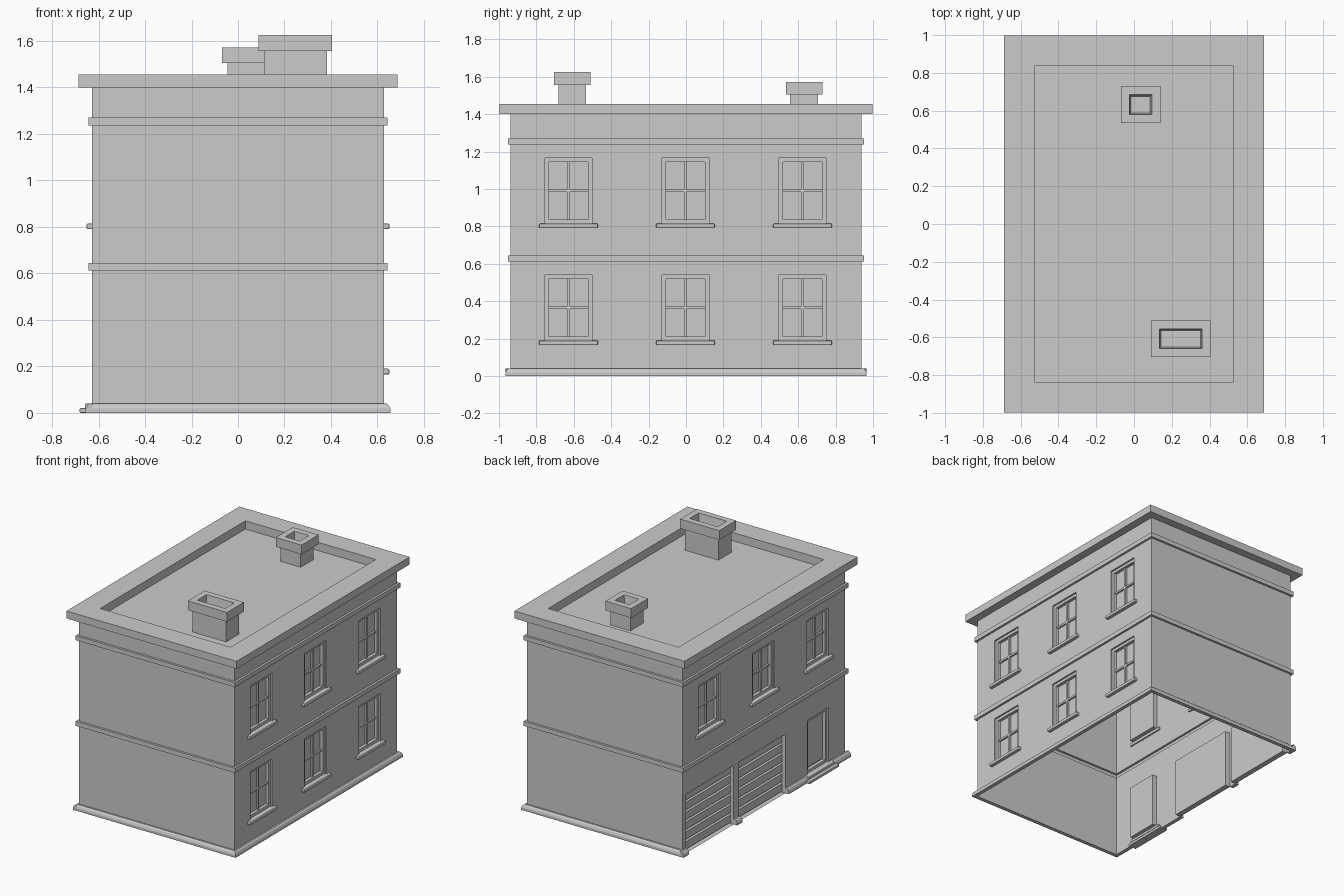
import bpy, bmesh
from mathutils import Vector

if "Cube" in bpy.data.objects:
    bpy.data.objects.remove(bpy.data.objects["Cube"])

HALF_X, HALF_Y = 0.627, 0.937
LEFT, RIGHT = Vector((1, 0, 0)), Vector((-1, 0, 0))
FRONT, BACK = Vector((0, -1, 0)), Vector((0, 1, 0))
SIDES = (LEFT, RIGHT, FRONT, BACK)


def reach(out):
    """Distance from centre to a wall, and that wall's half width."""
    return (HALF_X, HALF_Y) if out.x else (HALF_Y, HALF_X)


def place(out, u, d, z):
    """Point on a side: u to the viewer's right, d outward from the wall."""
    p = out * (reach(out)[0] + d) + Vector((-out.y, out.x, 0)) * u
    p.z = z
    return p


def quad(bm, *points):
    return bm.faces.new([bm.verts.new(p) for p in points])


def finish(bm, name, bevel=0):
    bmesh.ops.remove_doubles(bm, verts=bm.verts, dist=0.0001)
    mesh = bpy.data.meshes.new(name)
    bm.to_mesh(mesh)
    bm.free()
    ob = bpy.data.objects.new(name, mesh)
    bpy.context.collection.objects.link(ob)
    if bevel:
        mod = ob.modifiers.new("Bevel", "BEVEL")
        mod.width, mod.segments = bevel, 2
    return ob


def strip(bm, out, profile, span=None):
    """Run a (d, z) profile along a side: mitred at corners, or capped over a span."""
    for (d0, z0), (d1, z1) in zip(profile, profile[1:]):
        w = reach(out)[1]
        a0, b0 = span or (-w - d0, w + d0)
        a1, b1 = span or (-w - d1, w + d1)
        quad(bm, place(out, a0, d0, z0), place(out, b0, d0, z0),
             place(out, b1, d1, z1), place(out, a1, d1, z1))
    if span:
        quad(bm, *[place(out, span[0], d, z) for d, z in reversed(profile)])
        quad(bm, *[place(out, span[1], d, z) for d, z in profile])


def ring(name, profile, sides=SIDES):
    bm = bmesh.new()
    for out in sides:
        strip(bm, out, profile)
    return finish(bm, name)


def box(bm, out, u0, u1, d0, d1, z0, z1):
    res = bmesh.ops.create_cube(bm, size=1)
    for v in res["verts"]:
        v.co = place(out, u1 if v.co.x > 0 else u0,
                     d1 if v.co.y > 0 else d0, z1 if v.co.z > 0 else z0)
    bmesh.ops.recalc_face_normals(
        bm, faces=list({f for v in res["verts"] for f in v.link_faces}))


def frame(bm, out, rect, w, d0, d1):
    u0, u1, z0, z1 = rect
    box(bm, out, u0, u0 + w, d0, d1, z0, z1)
    box(bm, out, u1 - w, u1, d0, d1, z0, z1)
    box(bm, out, u0 + w, u1 - w, d0, d1, z0, z0 + w)
    box(bm, out, u0 + w, u1 - w, d0, d1, z1 - w, z1)


def recess(bm, out, rect, depth):
    """Reveals and back face of an opening."""
    u0, u1, z0, z1 = rect
    loop = [(u0, z0), (u1, z0), (u1, z1), (u0, z1)]
    for (a, za), (b, zb) in zip(loop, loop[1:] + loop[:1]):
        quad(bm, place(out, a, 0, za), place(out, b, 0, zb),
             place(out, b, -depth, zb), place(out, a, -depth, za))
    quad(bm, *[place(out, u, -depth, z) for u, z in loop])


def wall(name, out, z0, z1, holes=()):
    """Flat wall with rectangular openings left out."""
    w = reach(out)[1]
    us = sorted({-w, w, *[u for h in holes for u in h[:2]]})
    zs = sorted({z0, z1, *[z for h in holes for z in h[2:]]})
    bm = bmesh.new()
    for a, b in zip(us, us[1:]):
        for c, d in zip(zs, zs[1:]):
            u, z = (a + b) / 2, (c + d) / 2
            if any(h[0] < u < h[1] and h[2] < z < h[3] for h in holes):
                continue
            quad(bm, place(out, a, 0, c), place(out, b, 0, c),
                 place(out, b, 0, d), place(out, a, 0, d))
    finish(bm, name)


def window(name, out, rect):
    u0, u1, z0, z1 = rect
    u, z = (u0 + u1) / 2, (z0 + z1) / 2
    bm = bmesh.new()
    recess(bm, out, rect, 0.035)
    frame(bm, out, rect, 0.021, -0.035, -0.012)
    box(bm, out, u - 0.007, u + 0.007, -0.035, -0.022, z0 + 0.02, z1 - 0.02)
    box(bm, out, u0 + 0.02, u1 - 0.02, -0.035, -0.022, z - 0.007, z + 0.007)
    finish(bm, name)
    bm = bmesh.new()
    box(bm, out, u - 0.157, u + 0.157, -0.01, 0.024, z0 - 0.025, z0)
    finish(bm, name + "_sill", 0.006)


# Openings
centres = (-0.628, -0.003, 0.623)
upper = [(u - 0.125, u + 0.125, 0.815, 1.165) for u in centres]
lower = [(u - 0.125, u + 0.125, 0.19, 0.54) for u in centres]
garages = [(-0.9, -0.345, 0, 0.43), (-0.286, 0.25, 0, 0.43)]
entrance = (0.505, 0.745, 0.04, 0.435)

# Walls, storey by storey
for side, out in zip(("left", "right", "front", "back"), SIDES):
    ground = {"left": lower, "right": garages + [entrance]}.get(side, ())
    wall(side + "_lower_wall", out, 0, 0.612, ground)
    wall(side + "_upper_wall", out, 0.645, 1.237, upper if out.x else ())
    wall(side + "_parapet_wall", out, 1.27, 1.4)

# Windows
for i in range(3):
    window(f"left_lower_window_{i}", LEFT, lower[i])
    window(f"left_upper_window_{i}", LEFT, upper[i])
    window(f"right_upper_window_{i}", RIGHT, upper[i])

# String courses and plinth
for name, z in (("lower_band", 0.612), ("upper_band", 1.237)):
    ring(name, [(0, z), (0.016, z), (0.016, z + 0.033), (0, z + 0.033)])
plinth = [(0, 0), (0.028, 0), (0.028, 0.018), (0.022, 0.032), (0.012, 0.04), (0, 0.04)]
ring("plinth", plinth, (LEFT, FRONT, BACK))
bm = bmesh.new()
for span in ((-0.965, -0.9), (-0.345, -0.286), (0.25, 0.48), (0.77, 0.965)):
    strip(bm, RIGHT, plinth, span)
finish(bm, "right_plinth")

# Cornice and sunken flat roof
ring("cornice", [(0, 1.4), (0.06, 1.4), (0.06, 1.455), (-0.1, 1.455), (-0.1, 1.395)])
bm = bmesh.new()
x, y = HALF_X - 0.1, HALF_Y - 0.1
quad(bm, *[Vector((a * x, b * y, 1.395)) for a, b in ((-1, -1), (1, -1), (1, 1), (-1, 1))])
finish(bm, "roof")

# Garage doors with horizontal slats
for i, rect in enumerate(garages):
    bm = bmesh.new()
    recess(bm, RIGHT, rect, 0.04)
    count = 6
    h = rect[3] / count
    profile = []
    for k in range(count):
        z = k * h
        profile += [(-0.04, z), (-0.026, z + 0.008), (-0.026, z + h - 0.008)]
    strip(bm, RIGHT, profile + [(-0.04, rect[3])], rect[:2])
    finish(bm, f"garage_door_{i}")

# Entrance door and step
bm = bmesh.new()
recess(bm, RIGHT, entrance, 0.035)
frame(bm, RIGHT, entrance, 0.02, -0.035, -0.01)
u0, u1, z0, z1 = entrance
box(bm, RIGHT, u0 + 0.03, u1 - 0.03, -0.035, -0.026, z0 + 0.03, z1 - 0.03)
finish(bm, "entrance_door")
bm = bmesh.new()
box(bm, RIGHT, 0.455, 0.795, -0.01, 0.054, 0, 0.02)
box(bm, RIGHT, 0.475, 0.775, -0.01, 0.032, 0.02, 0.04)
finish(bm, "entrance_step", 0.004)


# Chimneys: shaft, cap and tapered flue
def chimney(name, cx, cy, hx, hy, top):
    cap = top - 0.068
    levels = [(0.023, 1.39), (0.023, cap), (0, cap), (0, top),
              (0.045, top), (0.054, top - 0.06)]
    bm = bmesh.new()
    loops = []
    for inset, z in levels:
        a, b = hx - inset, hy - inset
        loops.append([bm.verts.new((cx + i * a, cy + j * b, z))
                      for i, j in ((-1, -1), (1, -1), (1, 1), (-1, 1))])
    for lo, hi in zip(loops, loops[1:]):
        for i in range(4):
            j = (i + 1) % 4
            bm.faces.new((lo[i], lo[j], hi[j], hi[i]))
    bm.faces.new(loops[-1])
    finish(bm, name)


chimney("front_chimney", 0.247, -0.608, 0.158, 0.097, 1.625)
chimney("back_chimney", 0.035, 0.632, 0.104, 0.098, 1.572)
